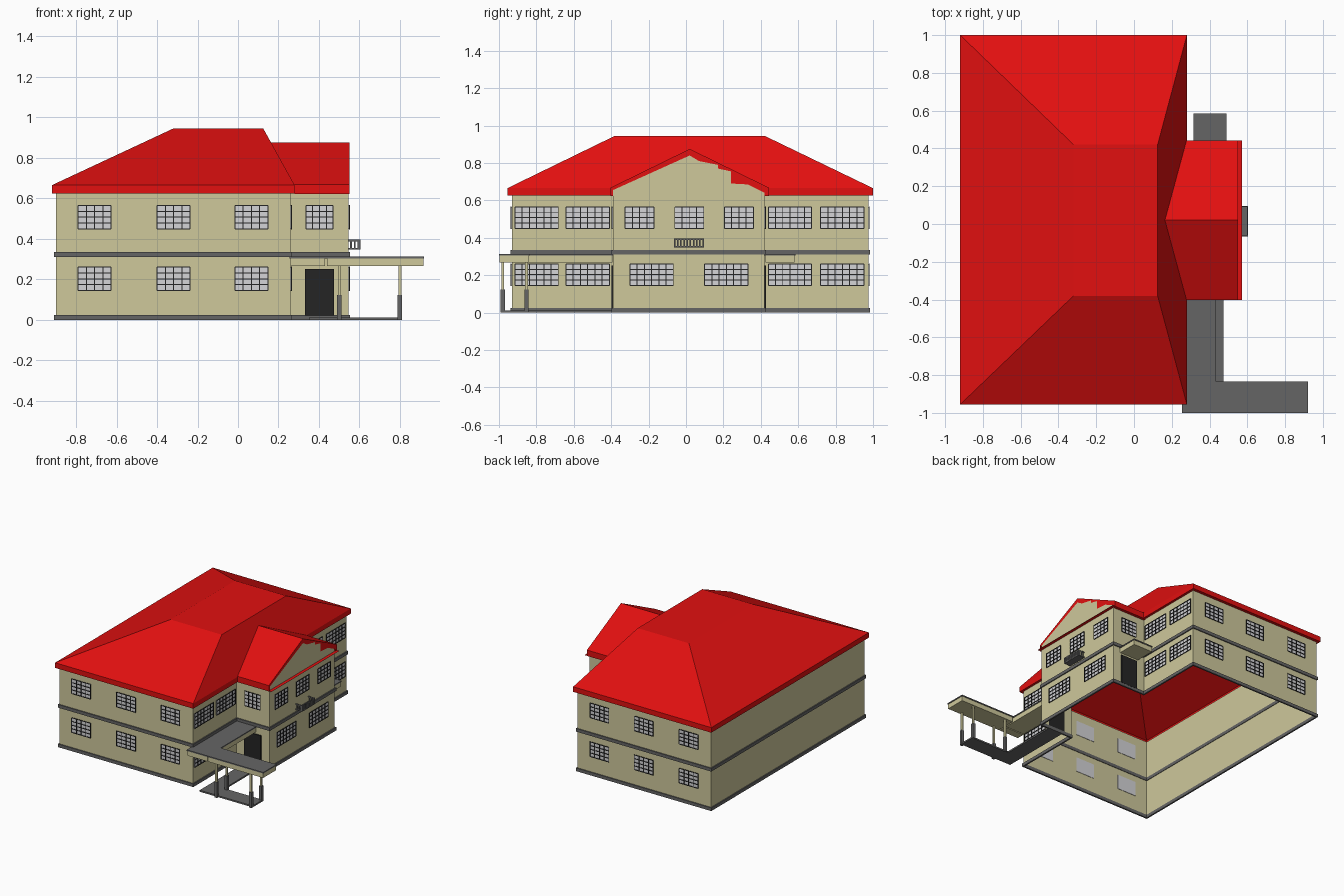
import bpy
import bmesh
from mathutils import Vector

cube = bpy.data.objects.get("Cube")
if cube:
    bpy.data.objects.remove(cube, do_unlink=True)


def material(name, r, g, b):
    m = bpy.data.materials.new(name)
    m.use_nodes = True
    m.diffuse_color = (r, g, b, 1)
    bsdf = m.node_tree.nodes["Principled BSDF"]
    bsdf.inputs["Base Color"].default_value = (r, g, b, 1)
    bsdf.inputs["Roughness"].default_value = 0.8
    return m


RED = material("roof red", 0.76, 0.005, 0.005)
BEIGE = material("wall beige", 0.62, 0.58, 0.33)
GREY = material("trim grey", 0.13, 0.13, 0.13)
GLASS = material("window glass", 0.66, 0.66, 0.68)
BLACK = material("bars black", 0.018, 0.018, 0.018)


class Part:
    """A mesh gathered from boxes, polygons and lofted rings."""

    def __init__(self, name, mat):
        self.name, self.mat, self.bm = name, mat, bmesh.new()

    def box(self, lo, hi):
        made = bmesh.ops.create_cube(self.bm, size=1)["verts"]
        lo, hi = Vector(lo), Vector(hi)
        for v in made:
            v.co = Vector([(a + b) / 2 + c * (b - a) for a, b, c in zip(lo, hi, v.co)])

    def on_wall(self, wall, u0, u1, z0, z1, d0, d1):
        axis, pos, sign = wall
        a, b = sorted((pos + sign * d0, pos + sign * d1))
        if axis == "x":
            self.box((a, u0, z0), (b, u1, z1))
        else:
            self.box((u0, a, z0), (u1, b, z1))

    def poly(self, points):
        return self.bm.faces.new([self.bm.verts.new(p) for p in points])

    def loft(self, rings, closed=False, cap=False):
        rows = [[self.bm.verts.new(p) for p in ring] for ring in rings]
        pairs = list(zip(rows, rows[1:])) + ([(rows[-1], rows[0])] if closed else [])
        for low, high in pairs:
            for i in range(len(low)):
                j = (i + 1) % len(low)
                self.bm.faces.new((low[i], low[j], high[j], high[i]))
        if cap:
            self.bm.faces.new(rows[-1])

    def done(self, recalc=True):
        if recalc:
            bmesh.ops.recalc_face_normals(self.bm, faces=self.bm.faces)
        mesh = bpy.data.meshes.new(self.name)
        self.bm.to_mesh(mesh)
        self.bm.free()
        mesh.materials.append(self.mat)
        ob = bpy.data.objects.new(self.name, mesh)
        bpy.context.collection.objects.link(ob)
        return ob


def rect(x0, x1, y0, y1, z):
    return [(x0, y0, z), (x1, y0, z), (x1, y1, z), (x0, y1, z)]


# Building outline: main block with a projecting wing
XB, XM, XW = -0.90, 0.26, 0.546
YF, YB, WF, WB = -0.93, 0.975, -0.39, 0.42
OUTLINE = [(XB, YF), (XM, YF), (XM, WF), (XW, WF), (XW, WB), (XM, WB), (XM, YB), (XB, YB)]


def outline(offset, z):
    pts = [Vector(p) for p in OUTLINE]
    ring = []
    for i, p in enumerate(pts):
        a, b = (p - pts[i - 1]).normalized(), (pts[(i + 1) % len(pts)] - p).normalized()
        q = p + offset * Vector((a.y + b.y, -a.x - b.x))
        ring.append((q.x, q.y, z))
    return ring


# Outer walls, open below
walls = Part("walls", BEIGE)
walls.loft([outline(0, 0.0), outline(0, 0.635)])
walls.done(recalc=False)

# Grey courses at the ground and between the floors
for name, z0, z1 in (("base_course", 0, 0.025), ("floor_course", 0.31, 0.335)):
    band = Part(name, GREY)
    band.loft([outline(-0.004, z0), outline(0.008, z0), outline(0.008, z1),
               outline(-0.004, z1)], closed=True)
    band.done()

# Main hipped roof with flat top, fascia and soffit
roof = Part("main_roof", RED)
roof.loft([rect(XB, XM, YF, YB, 0.626), rect(-0.92, 0.28, -0.955, 1.0, 0.625),
           rect(-0.92, 0.28, -0.955, 1.0, 0.665),
           rect(-0.32, 0.125, -0.38, 0.42, 0.945)], cap=True)
roof.done(recalc=False)

# Gabled wing roof, running back into the main slope
EAVE0, EAVE1, RIDGE = -0.403, 0.443, 0.02
profile = [(EAVE0, 0.622), (EAVE0, 0.668), (RIDGE, 0.875), (EAVE1, 0.668), (EAVE1, 0.622)]
wing = Part("wing_roof", RED)
for (ya, za), (yb, zb) in zip(profile, profile[1:]):
    back = [0.28 - max(0, z - 0.665) * 0.155 / 0.28 for z in (za, zb)]
    wing.poly([(back[0], ya, za), (0.55, ya, za), (0.55, yb, zb), (back[1], yb, zb)])
for ya, yb in ((EAVE0, WF), (WB, EAVE1)):
    wing.poly(rect(XM, 0.55, ya, yb, 0.622))
wing.poly(rect(0.545, 0.571, EAVE0, EAVE1, 0.623))
wing.done(recalc=False)

# Gable wall and its red verge boards, one with a stepped edge
gable = Part("gable_wall", BEIGE)
gable.poly([(XW, y, z) for y, z in ((WF, 0.62), (WB, 0.62), (WB, 0.672), (RIDGE, 0.868), (WF, 0.672))])
gable.done(recalc=False)
verge = Part("verge_boards", RED)
x = 0.55
verge.poly([(x, EAVE0, 0.622), (x, WF, 0.622), (x, WF, 0.655), (x, RIDGE, 0.84),
            (x, RIDGE, 0.875), (x, EAVE0, 0.668)])
steps = [(0.07, 0.81), (0.17, 0.79), (0.17, 0.77), (0.24, 0.755), (0.24, 0.69),
         (0.33, 0.685), (WB, 0.64), (WB, 0.622), (EAVE1, 0.622), (EAVE1, 0.668), (RIDGE, 0.875)]
verge.poly([(x, y, z) for y, z in [(RIDGE, 0.84)] + steps])
verge.done(recalc=False)

# Barred windows and doors
FRONT, BACK = ("y", YF, -1), ("y", YB, 1)
WING_FRONT, WING_BACK = ("y", WF, -1), ("y", WB, 1)
SIDE, WING_SIDE = ("x", XM, 1), ("x", XW, 1)
panes, bars, doors = Part("window_panes", GLASS), Part("window_bars", BLACK), Part("doors", BLACK)


def window(wall, u0, u1, z0):
    z1, t = z0 + 0.115, 0.0025
    panes.on_wall(wall, u0, u1, z0, z1, -0.003, 0.003)
    columns = max(4, round((u1 - u0) / 0.037))
    for i in range(columns + 1):
        u = u0 + (u1 - u0) * i / columns
        bars.on_wall(wall, u - t, u + t, z0, z1, 0.003, 0.007)
    for i in range(5):
        z = z0 + 0.115 * i / 4
        bars.on_wall(wall, u0, u1, z - t, z + t, 0.003, 0.007)


LOW, HIGH = 0.145, 0.45
for z in (LOW, HIGH):
    for wall in (FRONT, BACK):
        for u in (-0.79, -0.40, -0.015):
            window(wall, u, u + 0.163, z)
    for u in (-0.915, -0.642, 0.44, 0.72):
        window(SIDE, u, u + 0.232, z)
for u in (-0.325, -0.06, 0.205):
    window(WING_SIDE, u, u + 0.155, HIGH)
for u in (-0.30, 0.10):
    window(WING_SIDE, u, u + 0.232, LOW)
for wall in (WING_FRONT, WING_BACK):
    window(wall, 0.335, 0.47, HIGH)
    doors.on_wall(wall, 0.33, 0.475, 0.02, 0.252, -0.002, 0.009)
for part in (panes, bars, doors):
    part.done()

# Entrance canopies: beige beams under grey slabs
beams, slabs = Part("canopy_beams", BEIGE), Part("canopy_slabs", GREY)
for x0, x1, y0, y1 in ((0.255, 0.435, -1.0, YF), (XM, 0.435, YF, WF),
                       (0.435, 0.92, -1.0, -0.835), (0.315, 0.49, WB, 0.585)):
    beams.box((x0 + 0.004, y0 + 0.004, 0.267), (x1 - 0.004, y1 - 0.004, 0.304))
    slabs.box((x0, y0, 0.304), (x1, y1, 0.313))
beams.done()
slabs.done()

# Canopy posts on square piers
posts, piers = Part("canopy_posts", BEIGE), Part("post_piers", GREY)
for px in (0.50, 0.80):
    for py in (-0.98, -0.853):
        posts.box((px - 0.007, py - 0.007, 0.11), (px + 0.007, py + 0.007, 0.268))
        piers.box((px - 0.011, py - 0.011, 0), (px + 0.011, py + 0.011, 0.122))
posts.done()
piers.done()

# Paved walk under the canopy
walk = Part("paved_walk", GREY)
walk.box((0.35, -0.975, 0), (0.81, -0.85, 0.012))
walk.box((0.35, -0.85, 0), (0.475, WF, 0.012))
walk.done()

# Small railed balcony on the wing
balcony = Part("balcony", GREY)
B0, B1, BX = -0.065, 0.095, 0.604
balcony.box((XW, B0, 0.348), (BX, B1, 0.356))
balcony.box((BX - 0.006, B0, 0.388), (BX, B1, 0.396))
for y in (B0, B1 - 0.006):
    balcony.box((XW, y, 0.388), (BX, y + 0.006, 0.396))
    for k in range(3):
        bx = XW + 0.008 + k * 0.018
        balcony.box((bx, y, 0.356), (bx + 0.008, y + 0.006, 0.388))
for k in range(10):
    y = B0 + k * (B1 - B0 - 0.008) / 9
    balcony.box((BX - 0.006, y, 0.356), (BX, y + 0.008, 0.388))
balcony.done()
